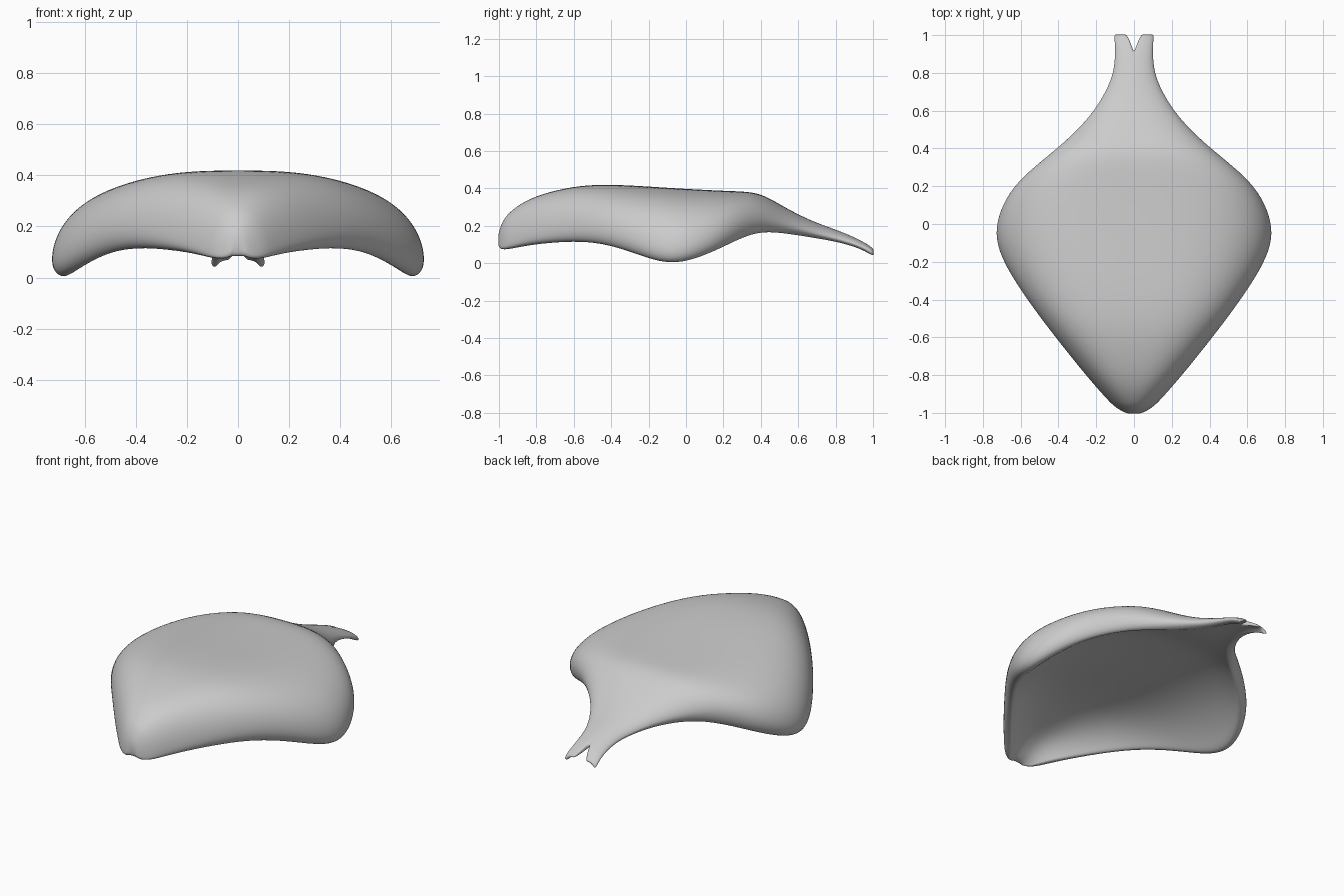
import bpy, math

if "Cube" in bpy.data.objects:
    bpy.data.objects.remove(bpy.data.objects["Cube"])

# Stations: y, half width, crown z, rim z, underside z at centre, tail slit half width
STATIONS = [
    (-1.004, 0.03, 0.15, 0.098, 0.1, 0), (-0.995, 0.056, 0.19, 0.076, 0.082, 0),
    (-0.97, 0.1, 0.242, 0.072, 0.088, 0),
    (-0.94, 0.132, 0.275, 0.075, 0.11, 0), (-0.88, 0.187, 0.322, 0.085, 0.16, 0),
    (-0.78, 0.274, 0.369, 0.1, 0.21, 0), (-0.6, 0.418, 0.412, 0.112, 0.25, 0),
    (-0.45, 0.533, 0.421, 0.1, 0.262, 0), (-0.3, 0.637, 0.416, 0.055, 0.26, 0),
    (-0.17, 0.71, 0.408, 0.005, 0.255, 0), (-0.05, 0.742, 0.40, -0.012, 0.25, 0),
    (0.08, 0.712, 0.393, 0.025, 0.245, 0), (0.2, 0.642, 0.387, 0.08, 0.238, 0),
    (0.3, 0.535, 0.384, 0.132, 0.232, 0), (0.4, 0.41, 0.374, 0.165, 0.22, 0),
    (0.5, 0.298, 0.315, 0.161, 0.193, 0), (0.6, 0.212, 0.26, 0.148, 0.166, 0),
    (0.7, 0.15, 0.215, 0.132, 0.146, 0), (0.8, 0.108, 0.18, 0.115, 0.128, 0),
    (0.9, 0.1, 0.14, 0.088, 0.105, 0), (0.96, 0.102, 0.108, 0.062, 0.085, 0.016),
    (1.004, 0.106, 0.078, 0.034, 0.062, 0.04),
]
N = 10


def half_section(y, w, top, rim, under, slit):
    """Half cross-section: crown -> widest point -> rounded rim -> underside centre."""
    size = min(1, w / 0.45)
    bulge, r = 0.065 * size, min(0.055, 0.3 * (w - slit))
    bulge = min(bulge, 0.4 * (top - rim))
    p = 3.2
    if y > 0.3:
        p = max(2.0, 3.2 - 3 * (y - 0.3))
    elif y < -0.7:
        p = 3.2 - 3.5 * (-0.7 - y)
    mid = rim + bulge
    pts = []
    for i in range(N):                       # outer surface
        u = math.sin(i / (N - 1) * math.pi / 2)
        pts.append((slit + (w - slit) * u, y, mid + (top - mid) * math.sqrt(max(0, 1 - u ** p))))
    c = math.sqrt(0.5)                       # rounded rim
    pts.append((w - r + r * c, y, mid - bulge * c))
    pts.append((w - r, y, rim))
    for i in range(1, N - 1):                # underside
        v = (i / (N - 2)) ** 1.3
        pts.append((slit + (w - r - slit) * (1 - v), y, rim + (under - rim) * (1 - (1 - v) ** 2.7)))
    return pts


verts = [p for s in STATIONS for p in half_section(*s)]
L = 2 * N
faces = []
for r in range(len(STATIONS) - 1):
    a = r * L
    for i in range(L - 1):
        faces.append((a + i, a + i + 1, a + L + i + 1, a + L + i))
    if STATIONS[r + 1][5] > 0:               # inner wall of the tail slit
        faces.append((a + L - 1, a, a + L, a + 2 * L - 1))
for a, flip in ((0, True), ((len(STATIONS) - 1) * L, False)):   # nose and tail caps
    for i in range(N - 1):
        f = (a + i, a + i + 1, a + L - 2 - i, a + L - 1 - i)
        faces.append(f[::-1] if flip else f)

mesh = bpy.data.meshes.new("arched_shell")
mesh.from_pydata(verts, [], faces)
mesh.validate()
shell = bpy.data.objects.new("arched_shell", mesh)
bpy.context.collection.objects.link(shell)
bpy.context.view_layer.objects.active = shell
shell.select_set(True)
bpy.ops.object.mode_set(mode='EDIT')
bpy.ops.mesh.select_all(action='SELECT')
bpy.ops.mesh.normals_make_consistent(inside=False)
bpy.ops.object.mode_set(mode='OBJECT')

# Mirror the half and smooth
mirror = shell.modifiers.new("mirror", 'MIRROR')
mirror.merge_threshold = 0.001
sub = shell.modifiers.new("smooth", 'SUBSURF')
sub.levels = sub.render_levels = 2
bpy.ops.object.shade_smooth()
